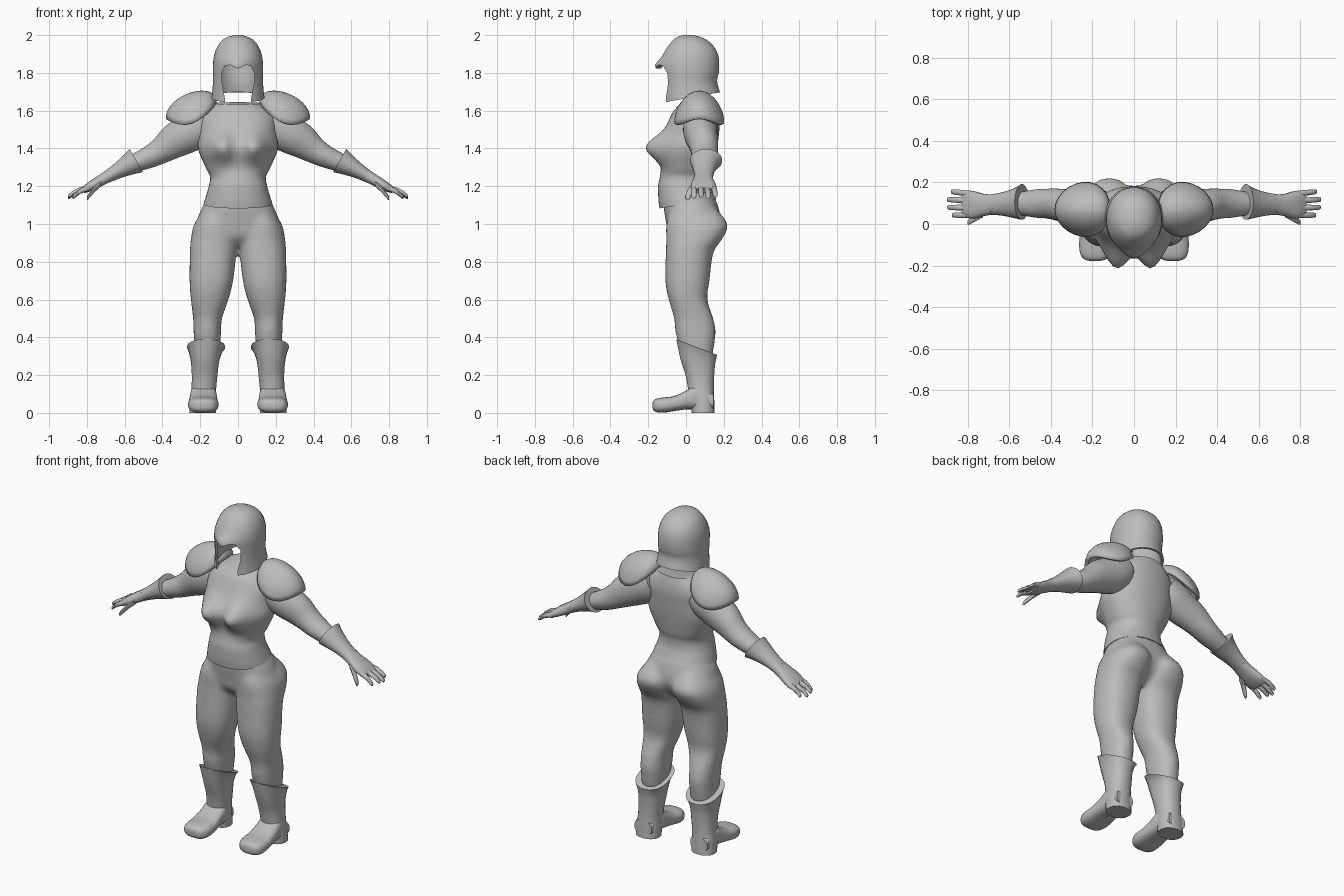
import bpy, bmesh, math
from mathutils import Vector

if "Cube" in bpy.data.objects:
    bpy.data.objects.remove(bpy.data.objects["Cube"])

grey = bpy.data.materials.new("plain grey")
grey.use_nodes = True
grey.diffuse_color = (0.5, 0.5, 0.5, 1)
grey.node_tree.nodes["Principled BSDF"].inputs["Base Color"].default_value = (0.5, 0.5, 0.5, 1)

# arm frame: along the arm, and across it in the xz plane
SHOULDER = Vector((0.2, 0, 1.53))
ALONG = Vector((0.869, 0, -0.495))
ACROSS = Vector((0.495, 0, 0.869))


def upright(a, b, t, slope):
    return Vector((a, b, t + slope * b))


def upright_other(a, b, t, slope):
    return Vector((-a, b, t + slope * b))


def lengthwise(a, b, t, slope):
    return Vector((a, t, b))


def arm_space(a, b, t, slope):
    return SHOULDER + ALONG * t + ACROSS * a + Vector((0, b, 0))


def spline(rows, steps):
    """Smooth the rows of numbers with a Catmull-Rom curve."""
    out = []
    for i in range(len(rows) - 1):
        quad = [rows[max(i - 1, 0)], rows[i], rows[i + 1], rows[min(i + 2, len(rows) - 1)]]
        for s in range(steps):
            u = s / steps
            out.append([q + 0.5 * u * (r - p + u * (2 * p - 5 * q + 4 * r - o + u * (3 * (q - r) + o - p)))
                        for p, q, r, o in zip(*quad)])
    return out + [list(rows[-1])]


def inset(row, d, shift=0):
    t, a0, a1, b0, b1, s = row
    return [t + shift, a0 + d, a1 - d, b0 + d, b1 - d, s]


def loft(bm, rows, place, sides=24, power=2.3, steps=3, extra=()):
    """Skin rings given as (t, a0, a1, b0, b1[, slope]) bounds."""
    rows = [tuple(r) + (0,) * (6 - len(r)) for r in rows]
    rings = []
    for t, a0, a1, b0, b1, s in spline(rows, steps) + list(extra):
        ring = []
        for k in range(sides):
            w = 2 * math.pi * (k + 0.5) / sides
            c, n = math.cos(w), math.sin(w)
            a = (a0 + a1) / 2 + (a1 - a0) / 2 * math.copysign(abs(c) ** (2 / power), c)
            b = (b0 + b1) / 2 + (b1 - b0) / 2 * math.copysign(abs(n) ** (2 / power), n)
            ring.append(bm.verts.new(place(a, b, t, s)))
        rings.append(ring)
    for lo, hi in zip(rings, rings[1:]):
        for k in range(sides):
            j = (k + 1) % sides
            bm.faces.new((lo[k], lo[j], hi[j], hi[k]))
    bm.faces.new(rings[0])
    bm.faces.new(rings[-1])


def finish(name, bm, mirror=False):
    bmesh.ops.recalc_face_normals(bm, faces=bm.faces)
    me = bpy.data.meshes.new(name)
    bm.to_mesh(me)
    bm.free()
    me.materials.append(grey)
    ob = bpy.data.objects.new(name, me)
    bpy.context.collection.objects.link(ob)
    smooth(ob)
    if mirror:
        ob.modifiers.new("Mirror", "MIRROR").use_mirror_merge = False
    return ob


def smooth(ob):
    bpy.ops.object.select_all(action="DESELECT")
    ob.select_set(True)
    bpy.context.view_layer.objects.active = ob
    bpy.ops.object.shade_smooth_by_angle(angle=math.radians(48))


# trousers: pelvis and two legs blended into one skin
bm = bmesh.new()
loft(bm, [(1.13, -.165, .165, -.12, .15, .1), (1.08, -.195, .195, -.118, .175),
          (1.0, -.225, .225, -.105, .185), (.93, -.235, .235, -.09, .15),
          (.88, -.12, .12, -.04, .09)], upright)
leg = [(1.09, .04, .17, -.08, .15), (1.0, .002, .232, -.105, .222), (.92, .002, .25, -.105, .192),
       (.85, .008, .255, -.107, .145), (.7, .025, .257, -.11, .125), (.6, .05, .25, -.092, .113),
       (.5, .085, .238, -.063, .145), (.42, .09, .235, -.055, .157), (.3, .1, .23, -.02, .14)]
for side in (upright, upright_other):
    loft(bm, leg, side)
trousers = finish("trousers", bm)
skin = trousers.modifiers.new("Blend", "REMESH")
skin.mode, skin.voxel_size, skin.use_smooth_shade = "VOXEL", 0.014, True
relax = trousers.modifiers.new("Relax", "SMOOTH")
relax.factor, relax.iterations = 0.5, 6

# torso with bust and hem
bm = bmesh.new()
hem = [1.105, -.182, .182, -.14, .16, .16]
collar = [1.635, -.12, .12, -.035, .165, .06]
torso = [collar, (1.6, -.17, .17, -.065, .175), (1.55, -.2, .2, -.09, .18), (1.48, -.204, .204, -.115, .175),
         (1.4, -.212, .212, -.13, .165), (1.3, -.172, .172, -.13, .148), (1.25, -.148, .148, -.138, .135),
         (1.2, -.155, .155, -.148, .135), (1.14, -.172, .172, -.146, .15, .1), hem]
loft(bm, torso, upright, sides=48, power=2.2, steps=5, extra=[inset(hem, .02, .005)])
for v in bm.verts:
    if v.co.y < 0:
        bump = math.exp(-((abs(v.co.x) - .085) / .07) ** 2 - ((v.co.z - 1.405) / .075) ** 2)
        v.co.y -= .092 * bump
finish("torso", bm)

# arms
bm = bmesh.new()
loft(bm, [(-.06, -.09, .07, 0, .16), (0, -.12, .09, -.015, .17), (.1, -.113, .088, -.01, .17), (.18, -.1, .078, .01, .17),
          (.25, -.09, .052, .025, .17), (.32, -.079, .04, .03, .167), (.42, -.055, .04, .045, .15)], arm_space, power=2)
finish("arms", bm, True)

# gauntlet cuffs
bm = bmesh.new()
rim = [.39, -.072, .07, .02, .192, 0]
loft(bm, [rim, (.43, -.06, .058, .028, .172), (.5, -.042, .042, .04, .152), (.57, -.032, .032, .045, .142)],
     arm_space, power=2, extra=[])
finish("gauntlet_cuffs", bm, True)

# hands: palm, four fingers and a thumb
bm = bmesh.new()
loft(bm, [(.55, -.033, .033, .045, .142), (.6, -.03, .03, .038, .145), (.65, -.027, .027, .026, .157),
          (.69, -.021, .022, .028, .162), (.715, -.014, .016, .036, .156)], arm_space, sides=16, power=2.4)


def digit(base, tip, bend, r):
    base, tip = Vector(base), Vector(tip)
    middle = (base + tip) / 2 + Vector((0, 0, bend))
    ends = [(base, r), (middle, r * .95), (tip.lerp(middle, .15), r * .8), (tip, r * .35)]
    rows = [(p.x, p.y - q, p.y + q, p.z - q, p.z + q) for p, q in ends]
    loft(bm, rows, lambda a, b, t, s: Vector((t, a, b)), sides=8, power=2, steps=2)


for i, reach in enumerate((.875, .898, .9, .88)):
    digit((.79, .044 + .034 * i, 1.19), (reach, .042 + .038 * i, 1.14 + .008 * (i % 2)), .01, .0155)
digit((.725, .05, 1.215), (.8, .006, 1.135), .006, .018)
finish("hands", bm, True)

# shoulder pads: tilted domes whose front and back edges hang lower
bm = bmesh.new()
bmesh.ops.create_uvsphere(bm, u_segments=24, v_segments=16, radius=1)
bmesh.ops.delete(bm, geom=[v for v in bm.verts if v.co.z < -.01], context="VERTS")
for v in bm.verts:
    x, y, z = v.co
    px = x * .135
    py = y * .132 * (1 - .12 * x)
    pz = z ** .85 * .1 if z > 0 else 0
    pz -= .065 * y * y
    v.co = Vector((.247 + px, .07 + py, 1.597 + pz - .3 * px))
pads = finish("shoulder_pads", bm, True)
shell = pads.modifiers.new("Shell", "SOLIDIFY")
shell.thickness = .018

# boots: flared shaft with slanted rim, foot and heel
bm = bmesh.new()
rim = [.37, .068, .27, -.052, .165, -.38]
loft(bm, [rim, (.34, .085, .26, -.045, .162, -.3), (.28, .1, .25, -.03, .155, -.15), (.2, .108, .245, -.003, .15),
          (.13, .115, .247, .01, .148), (.07, .115, .255, .02, .15), (0, .115, .258, .03, .152)], upright)
loft(bm, [(.145, .13, .245, .02, .1), (.06, .115, .252, .018, .15), (0, .11, .257, .018, .118),
          (-.06, .105, .262, .01, .09), (-.11, .103, .264, .002, .083), (-.15, .115, .256, .002, .077),
          (-.17, .135, .238, .012, .068), (-.177, .16, .215, .025, .055)], lengthwise, power=2.8)
finish("boots", bm, True)

# helmet: hollow shell with a pointed brow
bm = bmesh.new()
helm = [(2.0, -.02, .02, -.015, .04), (1.985, -.065, .065, -.055, .09), (1.955, -.1, .1, -.085, .135),
        (1.91, -.122, .122, -.115, .165), (1.86, -.132, .132, -.132, .176), (1.8, -.134, .134, -.13, .174),
        (1.74, -.133, .133, -.125, .165, .1), (1.665, -.14, .14, -.125, .18, .18)]
full = [tuple(r) + (0,) * (6 - len(r)) for r in helm]
inner = [inset(r, .016, .004) for r in reversed(full[1:])]
loft(bm, helm, upright, sides=40, power=2.1, steps=3, extra=inner)
for v in bm.verts:
    if v.co.y < 0:
        v.co.y -= .034 * math.exp(-(v.co.x / .06) ** 2 - ((v.co.z - 1.835) / .035) ** 2)
helmet = finish("helmet", bm)

# face opening
half = [(.068, 1.55), (.07, 1.67), (.084, 1.74), (.086, 1.8), (.07, 1.836), (.045, 1.843), (.02, 1.83)]
outline = half + [(0, 1.822)] + [(-x, z) for x, z in reversed(half)]
bm = bmesh.new()
face = bm.faces.new([bm.verts.new((x, -.4, z)) for x, z in outline])
grown = bmesh.ops.extrude_face_region(bm, geom=[face])["geom"]
bmesh.ops.translate(bm, vec=(0, .4, 0), verts=[g for g in grown if isinstance(g, bmesh.types.BMVert)])
cutter = finish("face_cutter", bm)
cutter.hide_render = True
cut = helmet.modifiers.new("Opening", "BOOLEAN")
cut.object, cut.operation, cut.solver = cutter, "DIFFERENCE", "EXACT"
bpy.context.view_layer.objects.active = helmet
bpy.ops.object.modifier_apply(modifier="Opening")
bpy.data.objects.remove(cutter)
smooth(helmet)
